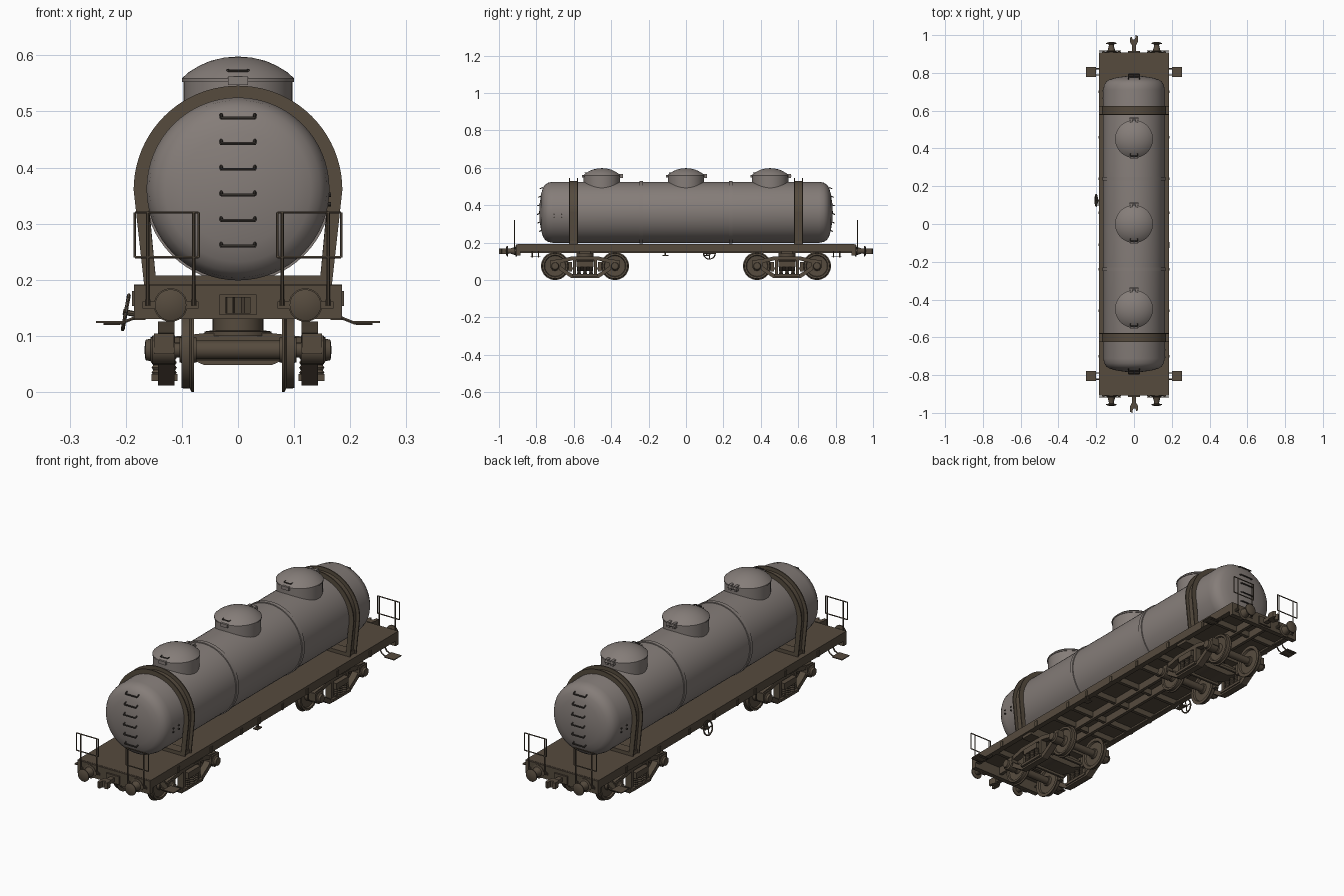
import bpy, bmesh, math
from mathutils import Matrix, Vector

X, Y, Z = Vector((1, 0, 0)), Vector((0, 1, 0)), Vector((0, 0, 1))


def material(name, rgb):
    m = bpy.data.materials.new(name)
    m.diffuse_color = (*rgb, 1)
    return m


GREY = material("tank grey", (0.235, 0.205, 0.19))
BROWN = material("frame brown", (0.092, 0.07, 0.048))
DARK = material("dark iron", (0.05, 0.042, 0.036))


def basis(loc, u, v, w):
    m = Matrix((u, v, w)).transposed().to_4x4()
    m.translation = Vector(loc)
    return m


def along(loc, d):
    m = Vector(d).to_track_quat('Z', 'Y').to_matrix().to_4x4()
    m.translation = Vector(loc)
    return m


def lathe(bm, prof, m, n=24):
    """Spin (radius, height) points round the local z of m, with closed ends."""
    rings = []
    for r, h in prof:
        if r < 1e-5:
            rings.append([bm.verts.new(m @ Vector((0, 0, h)))])
        else:
            rings.append([bm.verts.new(m @ Vector((r * math.cos(a), r * math.sin(a), h)))
                          for a in (2 * math.pi * i / n for i in range(n))])
    for a, b in zip(rings, rings[1:]):
        for i in range(n):
            j = (i + 1) % n
            q = [a[i % len(a)], a[j % len(a)], b[j % len(b)], b[i % len(b)]]
            bm.faces.new(list(dict.fromkeys(q)))
    for r in (rings[0], rings[-1]):
        if len(r) > 1:
            bm.faces.new(r)


def rod(bm, a, b, r, n=8):
    a, b = Vector(a), Vector(b)
    lathe(bm, [(r, 0), (r, (b - a).length)], along(a, b - a), n)


def tube(bm, pts, r, n=6):
    for a, b in zip(pts, pts[1:]):
        rod(bm, a, b, r, n)


def prism(bm, poly, m, h0, h1):
    lo = [bm.verts.new(m @ Vector((x, y, h0))) for x, y in poly]
    hi = [bm.verts.new(m @ Vector((x, y, h1))) for x, y in poly]
    bm.faces.new(lo)
    bm.faces.new(hi)
    for i in range(len(poly)):
        j = (i + 1) % len(poly)
        bm.faces.new((lo[i], lo[j], hi[j], hi[i]))


def box(bm, x0, x1, y0, y1, z0, z1):
    prism(bm, [(x0, y0), (x1, y0), (x1, y1), (x0, y1)], Matrix(), z0, z1)


def finish(name, bm, mat):
    bmesh.ops.recalc_face_normals(bm, faces=bm.faces)
    for f in bm.faces:
        f.smooth = True
    for e in bm.edges:
        e.smooth = e.calc_face_angle(3.0) < math.radians(32)
    me = bpy.data.meshes.new(name)
    bm.to_mesh(me)
    bm.free()
    me.materials.append(mat)
    ob = bpy.data.objects.new(name, me)
    bpy.context.collection.objects.link(ob)


YZ = basis((0, 0, 0), Y, Z, X)   # polygons in side view, extruded across
XZ = basis((0, 0, 0), X, Z, Y)   # polygons in front view, extruded lengthwise
TZ = 0.362

# tank barrel with dished ends
bm = bmesh.new()
end = [(0, 0.785), (0.05, 0.782), (0.1, 0.774), (0.13, 0.765), (0.147, 0.754), (0.158, 0.737), (0.163, 0.712)]
lathe(bm, [(r, -y) for r, y in end] + end[::-1], basis((0, 0, TZ), X, Z, Y), 64)
finish("tank", bm, GREY)

# thin seam hoops
bm = bmesh.new()
for y in (-0.24, 0.24):
    lathe(bm, [(0.16, y - 0.01), (0.167, y - 0.009), (0.167, y + 0.009), (0.16, y + 0.01)],
          basis((0, 0, TZ), X, Z, Y), 64)
finish("tank_hoops", bm, GREY)

# filling domes with lids
domes, fittings = bmesh.new(), bmesh.new()
for y in (-0.45, 0, 0.45):
    lathe(domes, [(0.097, 0.44), (0.097, 0.553), (0.1, 0.553), (0.1, 0.559), (0.088, 0.57),
                  (0.07, 0.581), (0.05, 0.59), (0.025, 0.596), (0, 0.598)], basis((0, y, 0), X, Y, Z), 48)
    tube(fittings, [(-0.018, y - 0.078, 0.574), (-0.018, y - 0.09, 0.573),
                    (0.018, y - 0.09, 0.573), (0.018, y - 0.078, 0.574)], 0.0025)
    box(domes, -0.018, 0.018, y - 0.106, y - 0.09, 0.547, 0.562)
    for x in (-0.014, 0.014):
        box(domes, x - 0.006, x + 0.006, y + 0.08, y + 0.112, 0.545, 0.568)
    rod(domes, (-0.023, y + 0.108, 0.556), (0.023, y + 0.108, 0.556), 0.006)
finish("filling_domes", domes, GREY)

# ladder rungs on both tank ends
for s in (-1, 1):
    for i in range(6):
        z = 0.26 + i * 0.0457
        d = abs(z - TZ)
        y0 = s * (0.78 - 0.9 * d * d)
        y1 = y0 + s * 0.014
        tube(fittings, [(-0.03, y0, z + 0.006), (-0.03, y1, z), (0.03, y1, z), (0.03, y0, z + 0.006)], 0.003)
# small placard studs on the tank sides
for s in (-1, 1):
    for y in (-0.705, -0.665):
        for z in (0.335, 0.352):
            rod(fittings, (s * 0.155, s * -y * -1, z), (s * 0.166, s * -y * -1, z), 0.004)
finish("rungs_and_handles", fittings, DARK)


# channel-shaped retaining straps with legs and saddles
def arch(ro, ri, leg_o, leg_i):
    c = [(math.cos(math.pi * i / 40), math.sin(math.pi * i / 40)) for i in range(41)]
    return ([(leg_o, 0.188)] + [(ro * a, 0.36 + ro * b) for a, b in c] + [(-leg_o, 0.188), (-leg_i, 0.188)]
            + [(ri * a, 0.36 + ri * b) for a, b in c[::-1]] + [(leg_i, 0.188)])


bm = bmesh.new()
for y in (-0.602, 0.602):
    prism(bm, arch(0.169, 0.161, 0.153, 0.145), XZ, y - 0.02, y + 0.02)
    for k in (-1, 1):
        prism(bm, arch(0.186, 0.162, 0.167, 0.145), XZ, y + k * 0.0215 - 0.0025, y + k * 0.0215 + 0.0025)
    box(bm, -0.16, 0.16, y - 0.024, y + 0.024, 0.188, 0.208)
finish("tank_straps", bm, BROWN)

# underframe: deck, sills, cross members and end beams
bm = bmesh.new()
box(bm, -0.185, 0.185, -0.9, 0.9, 0.18, 0.192)
for s in (-1, 1):
    prism(bm, [(s * 0.185, 0.18), (s * 0.185, 0.153), (s * 0.16, 0.153), (s * 0.16, 0.158),
               (s * 0.178, 0.158), (s * 0.178, 0.18)], XZ, -0.9, 0.9)
    box(bm, s * 0.03, s * 0.045, -0.9, 0.9, 0.145, 0.181)
    box(bm, -0.185, 0.185, s * 0.885, s * 0.908, 0.13, 0.191)
    for y in (-0.7, -0.46, -0.24, -0.11, 0.06, 0.24, 0.46, 0.7):
        box(bm, s * 0.184, s * 0.189, y - 0.007, y + 0.007, 0.153, 0.18)
    # bolster above each bogie
    box(bm, -0.175, 0.175, s * 0.51, s * 0.57, 0.14, 0.181)
for y in (-0.76, -0.36, -0.24, -0.08, 0.08, 0.24, 0.36, 0.76):
    box(bm, -0.18, 0.18, y - 0.008, y + 0.008, 0.153, 0.181)
# small hanging brackets
for s in (-1, 1):
    tube(bm, [(s * 0.178, -0.11 * s, 0.155), (s * 0.178, -0.11 * s, 0.132)], 0.005)
    box(bm, s * 0.165, s * 0.188, -0.11 * s - 0.016, -0.11 * s + 0.016, 0.128, 0.133)
finish("underframe", bm, BROWN)

# side steps near the ends
bm = bmesh.new()
for sx in (-1, 1):
    for sy in (-1, 1):
        box(bm, sx * 0.2, sx * 0.253, sy * 0.778, sy * 0.832, 0.123, 0.127)
        for y in (0.788, 0.822):
            tube(bm, [(sx * 0.17, sy * y, 0.155), (sx * 0.185, sy * y, 0.132), (sx * 0.21, sy * y, 0.122),
                      (sx * 0.24, sy * y, 0.122)], 0.003)
finish("side_steps", bm, BROWN)

# end handrails
bm = bmesh.new()
for sx in (-1, 1):
    for sy in (-1, 1):
        y = sy * 0.917
        a, b = sx * 0.07, sx * 0.184
        tube(bm, [(a, y, 0.24), (a, y, 0.32), (b, y, 0.32), (b, y, 0.24), (a, y, 0.24)], 0.0025)
        for x in (0.079, 0.161):
            tube(bm, [(sx * x, y, 0.155), (sx * x, y, 0.32)], 0.003)
            box(bm, sx * x - 0.005, sx * x + 0.005, min(y, sy * 0.9), max(y, sy * 0.9), 0.153, 0.165)
finish("end_handrails", bm, BROWN)

# buffers and couplers
bm = bmesh.new()
for sy in (-1, 1):
    for sx in (-1, 1):
        lathe(bm, [(0.03, 0), (0.03, 0.008), (0.022, 0.01), (0.014, 0.035), (0.013, 0.048), (0.028, 0.05),
                   (0.028, 0.055), (0.018, 0.059), (0, 0.061)],
              basis((sx * 0.12, sy * 0.903, 0.155), X, Z, Y * sy))
        box(bm, sx * 0.07, sx * 0.17, sy * 0.905, sy * 0.911, 0.149, 0.161)
    box(bm, -0.033, 0.033, sy * 0.9, sy * 0.916, 0.137, 0.174)
    box(bm, -0.011, 0.011, sy * 0.91, sy * 0.965, 0.146, 0.164)
    hook = [(-0.014, 0.95), (0.014, 0.95), (0.022, 0.97), (0.02, 0.995), (0.009, 1.0), (0.006, 0.98),
            (-0.006, 0.975), (-0.012, 0.99), (-0.022, 0.985), (-0.022, 0.965)]
    prism(bm, [(sy * x, sy * y) for x, y in hook], Matrix(), 0.14, 0.169)
finish("buffers_and_couplers", bm, BROWN)

# brake hand wheel on the left side
bm = bmesh.new()
c = Vector((-0.2, 0.125, 0.142))
d = Vector((-1, 0, 0.18)).normalized()
v = d.cross(Y)
ring = [c + 0.031 * (math.cos(a) * Y + math.sin(a) * v) for a in (2 * math.pi * i / 20 for i in range(21))]
tube(bm, ring, 0.0035)
for i in range(0, 20, 5):
    rod(bm, c, ring[i], 0.0025, 6)
rod(bm, c + d * 0.005, c - d * 0.04, 0.005)
finish("brake_hand_wheel", bm, BROWN)

# bogies
wheels, frames, springs = bmesh.new(), bmesh.new(), bmesh.new()
for by in (-0.54, 0.54):
    for wy in (by - 0.16, by + 0.16):
        # wheelset
        lathe(wheels, [(0.013, -0.16), (0.013, 0.16)], basis((0, wy, 0.075), Y, Z, X), 16)
        lathe(wheels, [(0.017, -0.08), (0.017, 0.08)], basis((0, wy, 0.075), Y, Z, X), 16)
        for s in (-1, 1):
            lathe(wheels, [(0.022, 0.074), (0.024, 0.084), (0.056, 0.086), (0.06, 0.078), (0.075, 0.078),
                           (0.075, 0.083), (0.069, 0.086), (0.068, 0.101), (0.058, 0.101), (0.055, 0.094),
                           (0.026, 0.092), (0.022, 0.104)], basis((0, wy, 0.075), Y, Z, X * s), 40)
            # axle box
            lathe(frames, [(0.026, 0.112), (0.026, 0.152), (0.02, 0.156), (0.018, 0.165), (0, 0.167)],
                  basis((0, wy, 0.075), Y, Z, X * s), 20)
            box(frames, s * 0.114, s * 0.15, wy - 0.028, wy + 0.028, 0.068, 0.104)
    for s in (-1, 1):
        m = basis((0, by, 0), Y, Z, X * s)
        # cast side frame: upper chord, lower chord, columns
        prism(frames, [(-0.185, 0.085), (-0.185, 0.105), (-0.13, 0.112), (-0.07, 0.126), (0.07, 0.126),
                       (0.13, 0.112), (0.185, 0.105), (0.185, 0.085), (0.13, 0.092), (0.065, 0.106),
                       (-0.065, 0.106), (-0.13, 0.092)], m, 0.113, 0.143)
        prism(frames, [(-0.14, 0.085), (-0.14, 0.055), (-0.075, 0.012), (0.075, 0.012), (0.14, 0.055),
                       (0.14, 0.085), (0.115, 0.062), (0.065, 0.03), (-0.065, 0.03), (-0.115, 0.062)], m, 0.113, 0.143)
        for k in (-1, 1):
            box(frames, s * 0.113, s * 0.143, by + k * 0.055 - 0.008, by + k * 0.055 + 0.008, 0.02, 0.115)
        box(frames, s * 0.108, s * 0.154, by - 0.066, by + 0.066, 0.02, 0.032)
        # spring nest
        for k in (-0.032, 0, 0.032):
            for x in (0.12, 0.143):
                prof = [(0.011 if i % 2 else 0.008, 0.03 + i * 0.0045) for i in range(10)]
                lathe(springs, prof, basis((s * x, by + k, 0), X, Y, Z), 12)
        box(frames, s * 0.1, s * 0.156, by - 0.045, by + 0.045, 0.07, 0.098)
        # brake beam behind each wheel pair
        box(frames, -0.1, 0.1, by + s * 0.07 - 0.005, by + s * 0.07 + 0.005, 0.055, 0.068)
        for k in (-1, 1):
            box(frames, k * 0.082, k * 0.1, by + s * 0.07, by + s * 0.088, 0.045, 0.095)
    # bolster beam and centre pivot
    prism(frames, [(-0.15, 0.075), (-0.11, 0.07), (-0.06, 0.048), (0.06, 0.048), (0.11, 0.07), (0.15, 0.075),
                   (0.15, 0.095), (0.06, 0.105), (-0.06, 0.105), (-0.15, 0.095)], XZ, by - 0.042, by + 0.042)
    lathe(frames, [(0.06, 0.1), (0.06, 0.108), (0.045, 0.11), (0.045, 0.15)], basis((0, by, 0), X, Y, Z), 32)
finish("wheelsets", wheels, BROWN)
finish("bogie_frames", frames, BROWN)
finish("bogie_springs", springs, BROWN)
